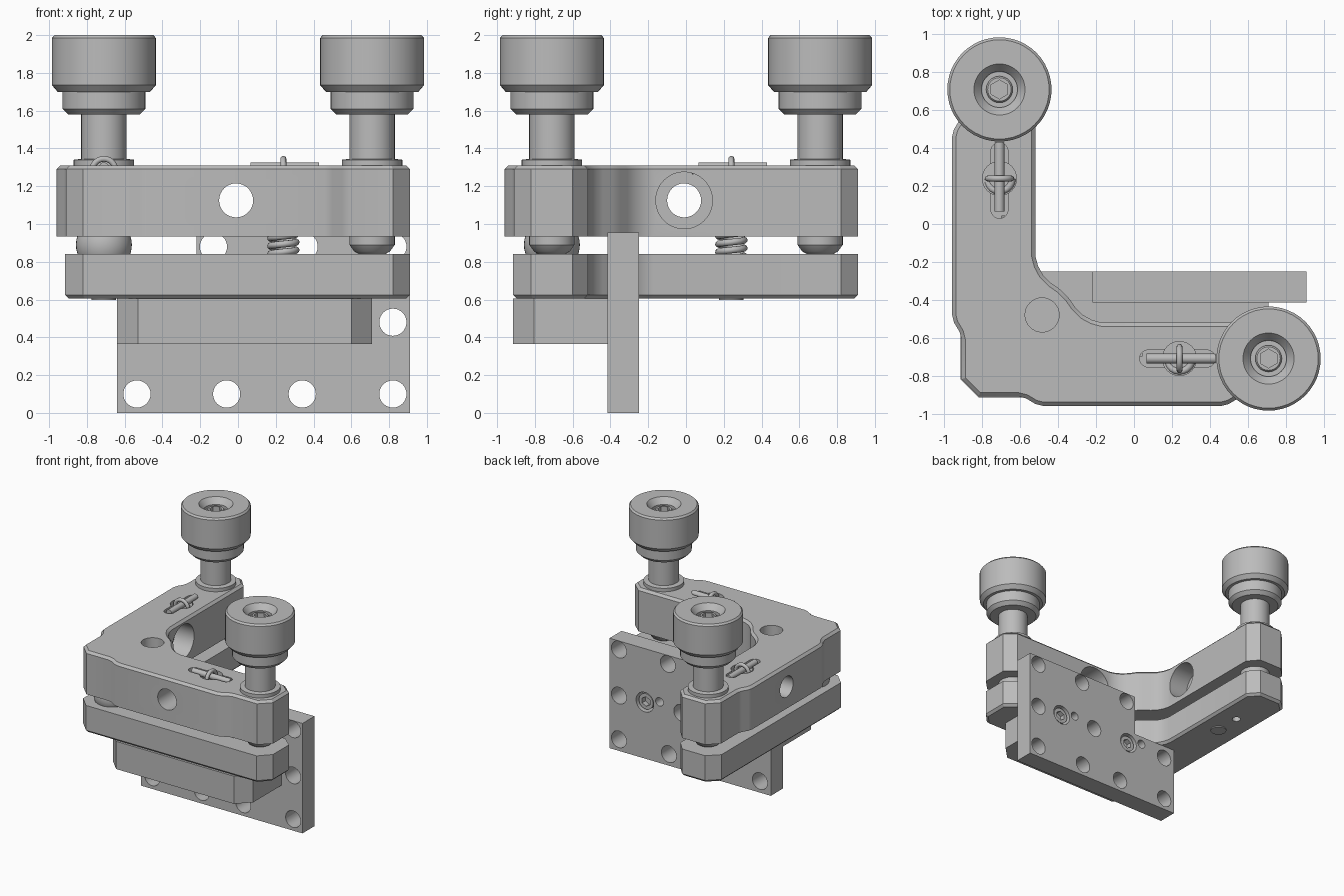
import bpy, bmesh, math
from mathutils import Vector, Matrix

cube = bpy.data.objects.get("Cube")
if cube:
    bpy.data.objects.remove(cube, do_unlink=True)

metal = bpy.data.materials.new("light_grey_metal")
metal.use_nodes = True
COLOR = (0.5, 0.5, 0.5, 1)
metal.diffuse_color = COLOR
metal.node_tree.nodes["Principled BSDF"].inputs["Base Color"].default_value = COLOR


def finish(name, bm):
    bmesh.ops.recalc_face_normals(bm, faces=bm.faces[:])
    mesh = bpy.data.meshes.new(name)
    bm.to_mesh(mesh)
    bm.free()
    mesh.materials.append(metal)
    ob = bpy.data.objects.new(name, mesh)
    bpy.context.collection.objects.link(ob)
    return ob


def activate(ob):
    bpy.ops.object.select_all(action="DESELECT")
    ob.select_set(True)
    bpy.context.view_layer.objects.active = ob


def smooth(ob):
    activate(ob)
    bpy.ops.object.shade_smooth_by_angle(angle=math.radians(28))


def prism(name, outline, z0, z1, bevel_z=None):
    """Extrude a plan outline, optionally chamfering the rim at one height."""
    bm = bmesh.new()
    face = bm.faces.new([bm.verts.new((x, y, z0)) for x, y in outline])
    top = bmesh.ops.extrude_face_region(bm, geom=[face])["geom"]
    for v in top:
        if isinstance(v, bmesh.types.BMVert):
            v.co.z = z1
    if bevel_z is not None:
        rim = [e for e in bm.edges if all(abs(v.co.z - bevel_z) < 1e-4 for v in e.verts)]
        bmesh.ops.bevel(bm, geom=rim, offset=0.02, segments=1, affect="EDGES")
    return finish(name, bm)


def lathe(name, profile, x, y, steps=48):
    bm = bmesh.new()
    verts = [bm.verts.new((r, 0, z)) for r, z in profile]
    edges = [bm.edges.new(pair) for pair in zip(verts, verts[1:])]
    bmesh.ops.spin(bm, geom=verts + edges, cent=(0, 0, 0), axis=(0, 0, 1),
                   angle=math.tau, steps=steps)
    bmesh.ops.remove_doubles(bm, verts=bm.verts[:], dist=1e-4)
    bmesh.ops.translate(bm, verts=bm.verts[:], vec=(x, y, 0))
    return finish(name, bm)


def rod(name, a, b, r, sides=32):
    a, b = Vector(a), Vector(b)
    turn = (b - a).to_track_quat("Z", "Y").to_matrix().to_4x4()
    bm = bmesh.new()
    bmesh.ops.create_cone(bm, cap_ends=True, segments=sides, radius1=r, radius2=r,
                          depth=(b - a).length, matrix=Matrix.Translation((a + b) / 2) @ turn)
    return finish(name, bm)


def cut(ob, cutters):
    for c in cutters:
        c.hide_render = True
        mod = ob.modifiers.new("cut", "BOOLEAN")
        mod.operation, mod.solver, mod.object = "DIFFERENCE", "EXACT", c
        activate(ob)
        bpy.ops.object.modifier_apply(modifier=mod.name)
        bpy.data.objects.remove(c, do_unlink=True)


def wire(name, points, r, cyclic=False):
    data = bpy.data.curves.new(name, "CURVE")
    data.dimensions, data.bevel_depth, data.bevel_resolution = "3D", r, 3
    data.use_fill_caps = True
    spline = data.splines.new("POLY")
    spline.points.add(len(points) - 1)
    for p, co in zip(spline.points, points):
        p.co = (*co, 1)
    spline.use_cyclic_u = cyclic
    data.materials.append(metal)
    ob = bpy.data.objects.new(name, data)
    bpy.context.collection.objects.link(ob)


def diagonal(half):
    """Mirror half an outline across the x = y line."""
    return half + [(y, x) for x, y in reversed(half)]


def swap(p, flip):
    return (p[1], p[0], p[2]) if flip else p


# Outlines of the two L-shaped plates
end_and_inside = [(.91, -.82), (.91, -.6), (.82, -.52), (-.17, -.52), (-.22, -.507),
                  (-.27, -.48), (-.31, -.44), (-.345, -.39)]
upper_half = [(-.82, -.91), (-.61, -.91), (-.57, -.92), (-.52, -.95), (-.48, -.96),
              (.46, -.96), (.5, -.95), (.55, -.92), (.59, -.91), (.82, -.91)]
upper = prism("upper_plate", diagonal(upper_half + end_and_inside), .935, 1.31, 1.31)
lower = prism("lower_plate", diagonal([(-.82, -.915), (.82, -.915)] + end_and_inside),
              .605, .84, .605)

# Holes in the plates
AXIS, SPRING = -.71, .24
cut(upper, [rod("cutter", (-.485, -.48, 1.1), (-.485, -.48, 1.4), .09)])
for flip in (False, True):
    def at(x, y, z):
        return swap((x, y, z), flip)
    slot = []
    for i in range(24):
        t = math.tau * (i + .5) / 24
        end = .155 if math.cos(t) > 0 else -.155
        slot.append(at(.23 + end + .045 * math.cos(t), AXIS + .045 * math.sin(t), 0)[:2])
    cut(upper, [
        rod("cutter", at(-.01, -1.1, 1.125), at(-.01, -.3, 1.125), .09),
        rod("cutter", at(-.01, -.7, 1.125), at(-.01, -.4, 1.125), .15, 48),
        prism("cutter", slot, 1.265, 1.4),
        rod("cutter", at(SPRING, AXIS, 1.15), at(SPRING, AXIS, 1.4), .09)])
    cut(lower, [rod("cutter", at(.47, AXIS, .5), at(.47, AXIS, .9), .035, 24)])
smooth(upper)
smooth(lower)

# Adjuster screw with knob, collar, shaft, bushing and rounded tip
adjuster_profile = [(0, .83), (.06, .835), (.095, .855), (.12, .89), (.12, .95), (.1, .95),
                    (.1, 1.305), (.16, 1.305), (.16, 1.34), (.12, 1.345), (.12, 1.58),
                    (.19, 1.58), (.22, 1.61), (.22, 1.7), (.245, 1.7), (.275, 1.735),
                    (.275, 1.985), (.262, 2), (.135, 2), (.095, 1.95), (.095, 1.925),
                    (.07, 1.925), (.07, 1.945), (.062, 1.955), (0, 1.955)]
for flip, side in ((False, "front"), (True, "back")):
    def at(x, y, z):
        return swap((x, y, z), flip)
    x, y, _ = at(-AXIS, AXIS, 0)
    adjuster = lathe(side + "_adjuster", adjuster_profile, x, y)
    cut(adjuster, [rod("cutter", (x, y, 1.89), (x, y, 2.05), .05, 6)])
    smooth(adjuster)

    # Spring, its hook, the cross pin and the lower anchor
    sx, sy, _ = at(SPRING, AXIS, 0)
    coil = []
    for i in range(161):
        t = math.tau * i / 20
        coil.append((sx + .068 * math.cos(t), sy + .068 * math.sin(t), .82 + .042 * i / 20))
    wire(side + "_spring", coil, .018)
    hook = []
    for i in range(28):
        t = math.tau * i / 28
        hook.append(at(SPRING, AXIS + .062 * math.cos(t), 1.283 + .062 * math.sin(t)))
    wire(side + "_spring_hook", hook, .016, True)
    smooth(rod(side + "_spring_pin", at(.065, AXIS, 1.3), at(.43, AXIS, 1.3), .026, 20))
    smooth(rod(side + "_spring_anchor", (sx, sy, .597), (sx, sy, .65), .065))

# Pivot ball in the corner between the plates
bm = bmesh.new()
bmesh.ops.create_uvsphere(bm, u_segments=40, v_segments=20, radius=.148,
                          matrix=Matrix.Translation((AXIS, AXIS, .89)))
smooth(finish("pivot_ball", bm))

# Chamfered mounting block under the lower plate
prism("mounting_block", [(-.64, -.415), (-.64, -.805), (-.53, -.915), (.6, -.915),
                         (.71, -.805), (.71, -.415)], .365, .605)

# Upright back plate: stepped outline stood up, then drilled
wall = prism("back_plate", [(-.64, 0), (.91, 0), (.91, .955), (-.22, .955),
                            (-.22, .6), (-.64, .6)], .25, .415)
wall.data.transform(Matrix.Rotation(math.pi / 2, 4, "X"))
through = [(-.535, .1), (-.06, .1), (.34, .1), (.82, .1), (.82, .48), (.82, .88),
           (.35, .88), (-.13, .88), (.22, .49), (-.535, .49)]
bolts = [(.57, .49), (-.15, .49)]
cut(wall, [rod("cutter", (x, -.5, z), (x, -.1, z), .072) for x, z in through])
cut(wall, [rod("cutter", (x, -.34, z), (x, -.1, z), .085) for x, z in bolts])
cut(wall, [rod("cutter", (x - .14, -.36, z + .04), (x - .14, -.1, z + .04), .037, 24)
           for x, z in bolts])
smooth(wall)

# Socket head bolts sunk in the back plate
for i, (x, z) in enumerate(bolts):
    bolt = rod(f"bolt_{i + 1}", (x, -.36, z), (x, -.265, z), .068)
    cut(bolt, [rod("cutter", (x, -.31, z), (x, -.2, z), .042, 6)])
    smooth(bolt)
